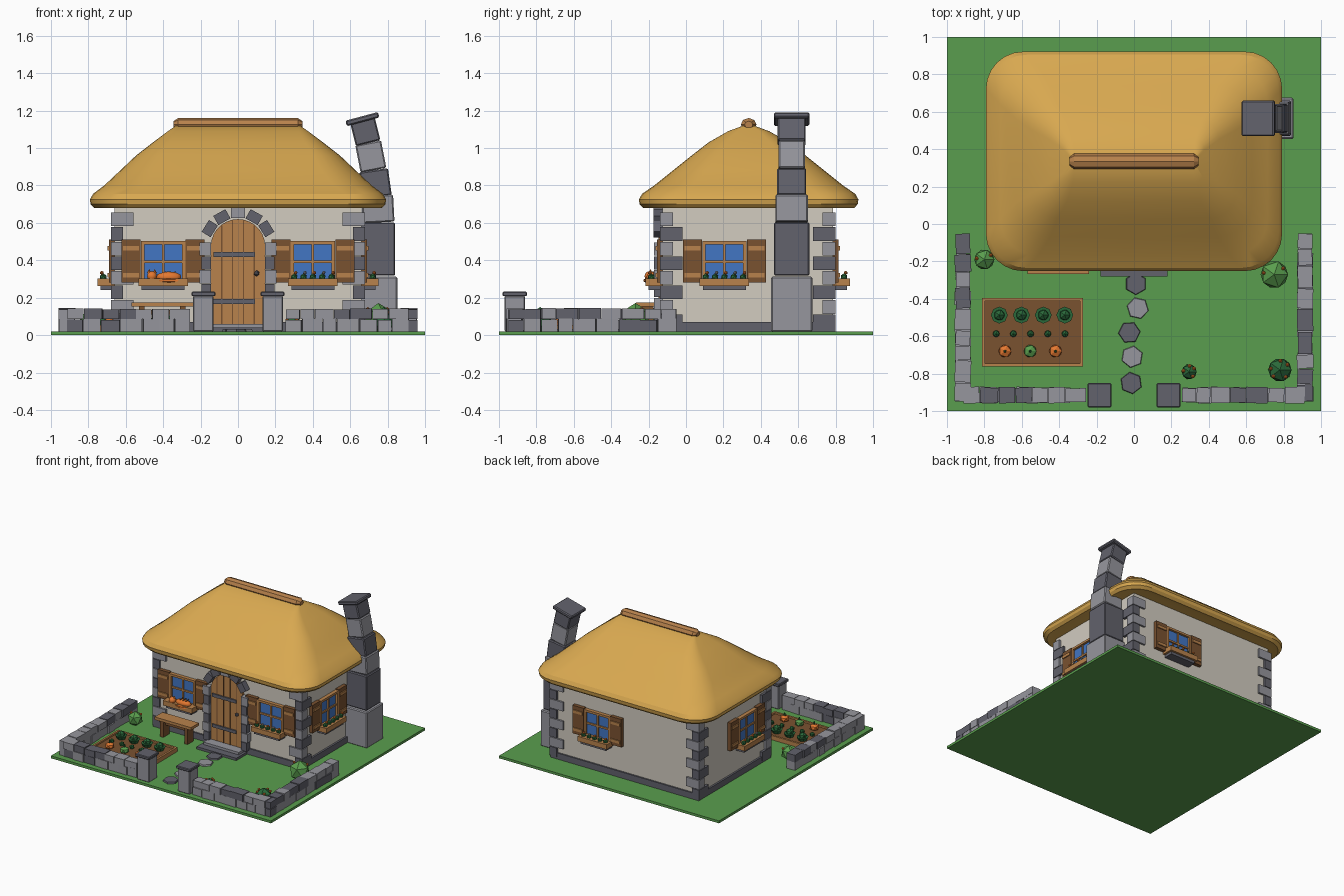
import bpy, bmesh, math, random
from mathutils import Matrix, Vector

if "Cube" in bpy.data.objects:
    bpy.data.objects.remove(bpy.data.objects["Cube"])

random.seed(4)
PALETTE = {
    "grass green": (90, 158, 78), "leaf green": (42, 105, 58), "thatch": (216, 168, 80),
    "plaster": (210, 204, 192), "light stone": (150, 150, 157), "dark stone": (98, 98, 108),
    "light wood": (184, 130, 76), "dark wood": (122, 82, 48), "glass blue": (66, 118, 195),
    "orange": (228, 120, 48)}
G, LEAF, TH, PL, LS, DS, LW, DW, BL, OR = PALETTE
MATS = {}
for name, rgb in PALETTE.items():
    MATS[name] = bpy.data.materials.new(name)
    MATS[name].diffuse_color = [((c / 255 + .055) / 1.055) ** 2.4 for c in rgb] + [1]
I = Matrix.Identity(4)
T = lambda x, y, z=0: Matrix.Translation((x, y, z))
R = lambda deg, axis: Matrix.Rotation(math.radians(deg), 4, axis)


class Part:
    """Collects coloured solids into one named object."""
    def __init__(self, name, M=I):
        self.name, self.M, self.bm, self.cols = name, M, bmesh.new(), []

    def paint(self, faces, col):
        if col not in self.cols:
            self.cols.append(col)
        for f in faces:
            f.material_index = self.cols.index(col)

    def box(self, col, x0, x1, y0, y1, z0, z1, M=I):
        m = self.M @ M @ T((x0 + x1) / 2, (y0 + y1) / 2, (z0 + z1) / 2) \
            @ Matrix.Diagonal((abs(x1 - x0), abs(y1 - y0), abs(z1 - z0), 1))
        r = bmesh.ops.create_cube(self.bm, size=1, matrix=m)
        self.paint({f for v in r["verts"] for f in v.link_faces}, col)

    def blob(self, col, x, y, z, r, sx=1, sy=1, sz=1, sub=1):
        m = self.M @ T(x, y, z) @ Matrix.Diagonal((sx, sy, sz, 1))
        r = bmesh.ops.create_icosphere(self.bm, subdivisions=sub, radius=r, matrix=m)
        self.paint({f for v in r["verts"] for f in v.link_faces}, col)

    def cone(self, col, r1, r2, depth, segs, M):
        r = bmesh.ops.create_cone(self.bm, cap_ends=True, segments=segs, radius1=r1,
                                  radius2=r2, depth=depth, matrix=self.M @ M)
        self.paint({f for v in r["verts"] for f in v.link_faces}, col)

    def loft(self, col, rings):
        vs = [[self.bm.verts.new(self.M @ Vector(p)) for p in ring] for ring in rings]
        n = len(vs[0])
        fs = [self.bm.faces.new((a[i], a[(i + 1) % n], b[(i + 1) % n], b[i]))
              for a, b in zip(vs, vs[1:]) for i in range(n)]
        fs += [self.bm.faces.new(vs[0][::-1]), self.bm.faces.new(vs[-1])]
        self.paint(fs, col)

    def done(self, bevel=0, smooth=None):
        bmesh.ops.recalc_face_normals(self.bm, faces=self.bm.faces)
        me = bpy.data.meshes.new(self.name)
        self.bm.to_mesh(me)
        self.bm.free()
        for c in self.cols:
            me.materials.append(MATS[c])
        ob = bpy.data.objects.new(self.name, me)
        bpy.context.collection.objects.link(ob)
        if bevel:
            mod = ob.modifiers.new("bevel", "BEVEL")
            mod.width, mod.segments = bevel, 1
        if smooth:
            bpy.context.view_layer.objects.active = ob
            ob.select_set(True)
            bpy.ops.object.shade_smooth_by_angle(angle=math.radians(smooth))
            ob.select_set(False)


# Ground and house body
p = Part("ground"); p.box(G, -1, 1, -1, 1, 0, .02); p.done()
p = Part("walls"); p.box(PL, -.66, .66, -.125, .785, .02, .72); p.done()
p = Part("plinth"); p.box(DS, -.675, .675, -.138, .798, .02, .07); p.done()

# Corner stones, long side alternating between the two walls
p = Part("corner_stones")
for sx in (-1, 1):
    for yc, sy in ((-.14, 1), (.80, -1)):
        for i in range(8):
            lx, ly = (.12, .07) if i % 2 == 0 else (.065, .12)
            top = .655 - i * .078
            p.box(DS if i % 2 else LS, sx * .68, sx * (.68 - lx), yc, yc + sy * ly,
                  max(top - .073, .03), top)
p.done()


# Thatched roof lofted from rounded rectangles
def ring(hx, hy, z, r, n=6):
    pts = []
    for k, (sx, sy) in enumerate(((1, 1), (-1, 1), (-1, -1), (1, -1))):
        for j in range(n + 1):
            a = math.radians(90 * (k + j / n))
            pts.append((sx * (hx - r) + r * math.cos(a), .335 + sy * (hy - r) + r * math.sin(a), z))
    return pts


LEVELS = [(.73, .53, .69), (.77, .565, .68), (.788, .583, .70), (.792, .587, .725), (.775, .57, .755),
          (.715, .505, .80), (.63, .405, .88), (.545, .305, .96), (.455, .215, 1.03),
          (.375, .11, 1.09), (.325, .015, 1.125)]
p = Part("thatched_roof")
p.loft(TH, [ring(x, y, z, min(.2, y * .45)) for x, y, z in LEVELS])
p.done(smooth=25)
p = Part("roof_ridge")
p.loft(LW, [[(x, .335 + r * math.cos(k * math.pi / 4), 1.125 + .85 * r * math.sin(k * math.pi / 4))
             for k in range(8)] for x, r in ((-.345, .022), (-.32, .042), (.32, .042), (.345, .022))])
p.done()

# Leaning chimney
p = Part("chimney")
for col, x, z, w, d, h, tilt in (
        (LS, .75, .165, .205, .22, .295, 0), (DS, .745, .46, .19, .19, .285, 0),
        (LS, .748, .675, .17, .175, .145, 3), (DS, .735, .81, .155, .155, .145, 8),
        (LS, .71, .955, .14, .14, .15, 11), (DS, .68, 1.09, .135, .15, .13, 14),
        (DS, .665, 1.155, .18, .19, .03, 15)):
    p.box(col, -w / 2, w / 2, -d / 2, d / 2, -h / 2, h / 2, T(x, .565, z) @ R(-tilt, 'Y'))
p.done(bevel=.007)

# Arched door with planks, iron bands and knob
p = Part("door", T(0, -.125))
arch = [(.145 * math.cos(a), .475 + .145 * math.sin(a)) for a in
        [math.pi * k / 14 for k in range(15)]]
arch = [(.145, .06)] + arch + [(-.145, .06)]
p.loft(LW, [[(x, y, z) for x, z in arch] for y in (.02, -.02)])
for x in (-.087, -.029, .029, .087):
    p.box(DW, x - .003, x + .003, -.023, -.018, .06, .475 + math.sqrt(.14 ** 2 - x * x))
for z in (.18, .43):
    p.box(DS, -.13, .09, -.03, -.02, z - .013, z + .013)
p.blob(DS, .1, -.035, .33, .016)
p.done()

# Stone surround of the door
p = Part("door_stones", T(0, -.125))
for s in (-1, 1):
    for i in range(6):
        p.box(LS if i % 2 else DS, s * .145, s * (.195 + .01 * (i % 2)), -.045, .01,
              .055 + i * .074, .125 + i * .074)
for a in (32, 61, 90, 119, 148):
    p.box(LS if a == 90 else DS, -.037, .037, -.05, .01, -.028, .028,
          T(.178 * math.cos(math.radians(a)), 0, .475 + .178 * math.sin(math.radians(a))) @ R(90 - a, 'Y'))
p.done()
p = Part("door_step")
p.box(DS, -.18, .18, -.28, -.12, .02, .04)
p.box(LS, -.16, .16, -.22, -.12, .04, .06)
p.done()


# Windows with shutters, stone sill and planter
def window(name, M, flowers=True):
    p = Part(name, M)
    p.box(BL, -.1, .1, -.012, .01, .285, .485)
    for s in (-1, 1):
        p.box(LW, s * .1, s * .118, -.03, .01, .275, .5)
        p.box(DW, s * .12, s * .222, -.03, .005, .28, .51)
        for z in (.32, .465):
            p.box(LW, s * .128, s * .214, -.038, -.03, z - .012, z + .012)
    p.box(LW, -.118, .118, -.03, .01, .485, .503)
    p.box(LW, -.007, .007, -.022, 0, .285, .485)
    p.box(LW, -.1, .1, -.022, 0, .385, .399)
    p.box(DS, -.115, .115, -.075, 0, .24, .262)
    p.box(LW, -.132, .132, -.092, 0, .262, .302)
    if flowers:
        for i in range(5):
            x = -.1 + .05 * i
            p.blob(LEAF, x, -.06, .31, .02)
            p.blob(OR if i % 2 == 0 else LS, x + .008, -.068, .333, .011)
    p.done()


window("front_window_left", T(-.4, -.125), False)
window("front_window_right", T(.4, -.125))
window("right_window", T(.66, .205) @ R(90, 'Z'))
window("left_window", T(-.66, .18) @ R(-90, 'Z'))
window("back_window", T(.24, .785) @ R(180, 'Z'))

# Sleeping cat on the left planter
p = Part("cat", T(-.4, -.18))
p.blob(OR, .03, 0, .31, .04, 1.75, .8, .75, 2)
p.blob(OR, -.06, -.015, .315, .027, sub=2)
for s in (-1, 1):
    p.cone(OR, .011, 0, .02, 4, T(-.06 + s * .015, -.01, .343))
p.blob(OR, .03, -.035, .292, .014, 4.5, 1, .8)
for x in (.01, .035, .06):
    p.box(DW, x, x + .008, -.02, .02, .337, .341)
p.done(smooth=40)

# Bench
p = Part("bench")
p.box(LW, -.57, -.24, -.268, -.165, .152, .175)
for x in (-.53, -.31):
    p.box(DW, x, x + .03, -.255, -.175, .02, .152)
p.box(DW, -.51, -.3, -.225, -.205, .11, .135)
p.done()

# Low garden wall in two courses of loose blocks
p = Part("garden_wall")
for x, y, deg, length in ((-.915, -.915, 0, .66), (.255, -.915, 0, .66),
                          (-.915, -.95, 90, .9), (.915, -.95, 90, .9)):
    for z0, z1, dark in ((.015, .085, .22), (.085, .142, .5)):
        u = 0
        while u < length - .02:
            w = min(random.uniform(.075, .125), length - u)
            if length - u - w < .04:
                w = length - u
            d, top = random.uniform(.036, .045), z1 + random.uniform(-.006, .004)
            p.box(DS if random.random() < dark else LS, -w / 2 + .002, w / 2 - .002, -d, d, z0, top,
                  T(x, y) @ R(deg, 'Z') @ T(u + w / 2, 0) @ R(random.uniform(-3, 3), 'Z'))
            u += w
p.done()
p = Part("gate_posts")
for x in (-.185, .185):
    p.box(LS, x - .055, x + .055, -.97, -.86, .02, .21)
    p.box(DS, x - .064, x + .064, -.98, -.851, .208, .232)
p.done(bevel=.005)

# Stepping stones
p = Part("path_stones")
for i, (x, y) in enumerate(((.01, -.32), (.02, -.45), (-.025, -.58), (-.01, -.71), (-.015, -.85))):
    p.cone(LS if i % 2 else DS, .06, .056, .014, 6, T(x, y, .025) @ R(17 * i, 'Z'))
p.done()

# Vegetable bed with cabbages, seedlings and pumpkins
p = Part("vegetable_bed")
p.box(DW, -.8, -.28, -.75, -.41, .02, .042)
for y in (-.762, -.412):
    p.box(LW, -.812, -.272, y, y + .016, .02, .055)
for x in (-.812, -.288):
    p.box(LW, x, x + .016, -.762, -.396, .02, .055)
p.done()
p = Part("vegetables")
for x in (-.72, -.602, -.485, -.37):
    p.cone(LEAF, .03, .045, .03, 8, T(x, -.487, .055))
    p.blob(LEAF, x, -.487, .075, .032)
for i in range(5):
    p.blob(LEAF, -.737 + .092 * i, -.587, .055, .02)
for x, c in ((-.69, OR), (-.555, G), (-.42, OR)):
    p.blob(c, x, -.68, .065, .038, 1, 1, .75)
    p.cone(LEAF, .008, .005, .025, 5, T(x, -.68, .1))
p.done()

# Bushes, some flowering
p = Part("bushes")
for x, y, r, c, fl in ((.75, -.27, .082, G, 2), (.78, -.78, .07, LEAF, 5),
                       (.295, -.79, .045, LEAF, 4), (-.8, -.19, .06, G, 2)):
    p.blob(c, x, y, .02 + r * .85, r)
    for i in range(fl):
        a = 2.4 * i + .6
        p.blob(OR, x + .7 * r * math.cos(a), y + .7 * r * math.sin(a), .02 + r * 1.45, .011)
p.done()

for m in bpy.data.materials:
    if m.users and not m.is_grease_pencil:
        m.use_nodes = True
        m.node_tree.nodes["Principled BSDF"].inputs["Base Color"].default_value = m.diffuse_color
